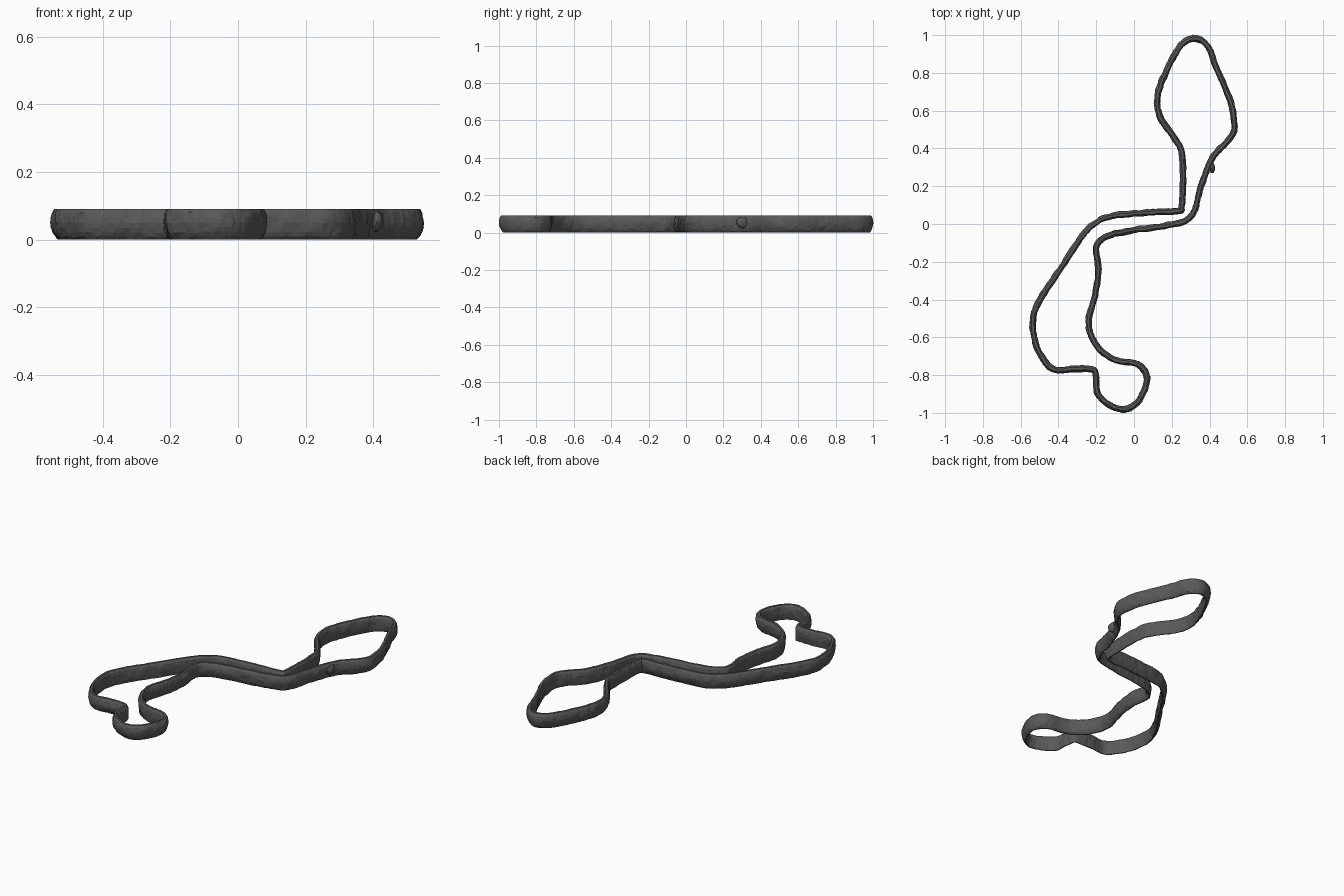
import bpy, bmesh
from mathutils import Vector, noise

if "Cube" in bpy.data.objects:
    bpy.data.objects.remove(bpy.data.objects["Cube"])

# Plan of the loop's centre line, clockwise from the top, in hundredths
PATH = [(32, 98.2), (39, 94), (43, 84), (47.5, 73.5), (51.5, 63), (53, 51), (50, 44.5),
        (42, 36), (37.5, 26), (34.5, 17), (32, 7.5), (27.5, 2), (16, -1), (-2, -3.5),
        (-14.5, -6.5), (-20, -12), (-19, -24), (-20.5, -37), (-24, -50), (-22.5, -60),
        (-16.5, -68), (-8.5, -72.5), (1, -74), (6.2, -79), (6.2, -85.5), (2, -94),
        (-5, -98), (-13, -95.5), (-19, -90), (-20, -82), (-21.5, -77), (-31.5, -76.5),
        (-42, -77), (-48.5, -70.5), (-52.5, -61), (-53.3, -49.5), (-49, -39), (-39, -24),
        (-28.5, -8), (-21, 0), (-12, 4), (8.5, 6), (23.5, 6.8), (25.3, 9), (26, 18),
        (25.5, 37), (21.5, 45.5), (14, 56.5), (12.5, 67.5), (17, 80.5), (24.5, 94)]

# Cross-section of the wall: (outward offset, height), bulging at mid height
PROFILE = [(-.003, 0), (.006, .01), (.012, .022), (.016, .036), (.018, .05), (.017, .064),
           (.014, .078), (.007, .091), (-.006, .091), (-.013, .078), (-.015, .06),
           (-.015, .04), (-.013, .02), (-.009, 0)]


def smooth_loop(points, steps):
    """Closed Catmull-Rom curve through the points."""
    out, n = [], len(points)
    for i in range(n):
        a, b, c, d = (Vector(points[(i + k) % n]) / 100 for k in (-1, 0, 1, 2))
        for s in range(steps):
            t = s / steps
            out.append(0.5 * (2 * b + (c - a) * t + (2 * a - 5 * b + 4 * c - d) * t * t
                              + (3 * b - a - 3 * c + d) * t ** 3))
    return out


def roughen(p):
    """Push a point about sideways like rough rock."""
    q = Vector(p)
    d = noise.noise_vector(q * 22) * 0.004 + noise.noise_vector(q * 70) * 0.003
    z = p.z
    if 0 < z < 0.09:
        z = min(max(z + d.z, 0.001), 0.092)
    return Vector((p.x + d.x, p.y + d.y, z))


def make_object(name, bm):
    bmesh.ops.recalc_face_normals(bm, faces=bm.faces)
    mesh = bpy.data.meshes.new(name)
    bm.to_mesh(mesh)
    bm.free()
    mesh.materials.append(rock)
    obj = bpy.data.objects.new(name, mesh)
    bpy.context.collection.objects.link(obj)
    return obj


rock = bpy.data.materials.new("dark_rock")
rock.diffuse_color = (0.1, 0.1, 0.1, 1)
rock.use_nodes = True
rock.node_tree.nodes["Principled BSDF"].inputs["Base Color"].default_value = rock.diffuse_color

# Winding wall: sweep the cross-section round the loop
bm = bmesh.new()
line = smooth_loop(PATH, 12)
count, sides = len(line), len(PROFILE)
rings = []
for i, p in enumerate(line):
    t = (line[(i + 1) % count] - line[i - 1]).normalized()
    rings.append([bm.verts.new(roughen(Vector((p.x - t.y * o, p.y + t.x * o, z))))
                  for o, z in PROFILE])
for i in range(count):
    a, b = rings[i], rings[(i + 1) % count]
    for j in range(sides):
        k = (j + 1) % sides
        bm.faces.new((a[j], b[j], b[k], a[k]))
make_object("rock_wall", bm)

# Small rocky spur on the right of the neck
bm = bmesh.new()
bmesh.ops.create_icosphere(bm, subdivisions=3, radius=1)
for v in bm.verts:
    v.co = roughen(Vector((0.409 + v.co.x * 0.017 + v.co.y * -0.004,
                           0.305 + v.co.y * 0.036, 0.055 + v.co.z * 0.03)))
make_object("rock_spur", bm)
